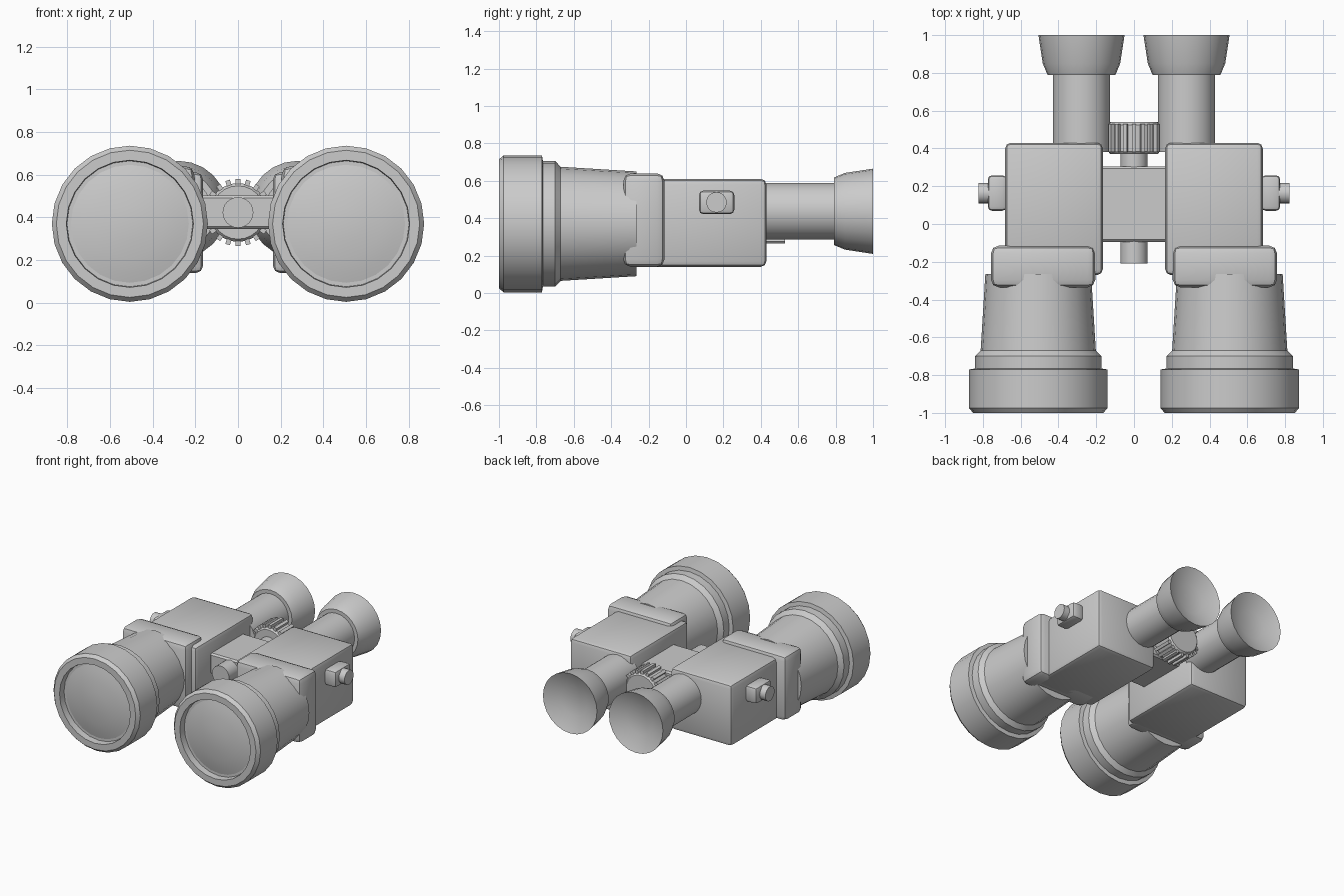
import bpy, bmesh, math
from mathutils import Matrix, Vector

if "Cube" in bpy.data.objects:
    bpy.data.objects.remove(bpy.data.objects["Cube"])

grey = bpy.data.materials.new("plain_grey")
grey.use_nodes = True
grey.diffuse_color = (0.6, 0.6, 0.6, 1)
grey.node_tree.nodes["Principled BSDF"].inputs["Base Color"].default_value = (0.6, 0.6, 0.6, 1)


def finish(name, bm, angle=35):
    bmesh.ops.recalc_face_normals(bm, faces=bm.faces)
    mesh = bpy.data.meshes.new(name)
    bm.to_mesh(mesh)
    bm.free()
    mesh.materials.append(grey)
    obj = bpy.data.objects.new(name, mesh)
    bpy.context.collection.objects.link(obj)
    bpy.ops.object.select_all(action='DESELECT')
    obj.select_set(True)
    bpy.context.view_layer.objects.active = obj
    bpy.ops.object.shade_smooth_by_angle(angle=math.radians(angle))
    return obj


def lathe(name, x, z, profile, sides=24):
    """Closed turned part along y; profile holds (y, radius) pairs."""
    bm = bmesh.new()
    rings = []
    for y, r in profile:
        if r == 0:
            rings.append([bm.verts.new((x, y, z))] * sides)
            continue
        angles = [math.tau * i / sides for i in range(sides)]
        rings.append([bm.verts.new((x + r * math.cos(a), y, z + r * math.sin(a))) for a in angles])
    for a, b in zip(rings, rings[1:]):
        for i in range(sides):
            j = (i + 1) % sides
            corners = list(dict.fromkeys((a[i], a[j], b[j], b[i])))
            bm.faces.new(corners)
    return finish(name, bm)


def box(name, low, high, bevel=0.0, segments=2):
    low, high = Vector(low), Vector(high)
    bm = bmesh.new()
    bmesh.ops.create_cube(bm, size=1, matrix=Matrix.Translation((low + high) / 2)
                          @ Matrix.Diagonal((*(high - low), 1)))
    if bevel:
        bmesh.ops.bevel(bm, geom=bm.edges[:], offset=bevel, segments=segments,
                        profile=0.5, affect='EDGES')
    return finish(name, bm)


def mirrored(obj):
    """Place a copy of a left part on the right side."""
    mesh = obj.data.copy()
    mesh.transform(Matrix.Scale(-1, 4, (1, 0, 0)))
    mesh.flip_normals()
    twin = bpy.data.objects.new("right_" + obj.name.removeprefix("left_"), mesh)
    bpy.context.collection.objects.link(twin)


# Left half: objective barrel with recessed lens
left_parts = [
    lathe("left_objective_barrel", 0.507, 0.37, [
        (-0.95, 0), (-0.95, 0.295), (-1, 0.298), (-1, 0.345), (-0.975, 0.366),
        (-0.77, 0.366), (-0.765, 0.336), (-0.7, 0.336), (-0.67, 0.305),
        (-0.265, 0.28), (-0.265, 0)]),
    lathe("left_objective_lens", 0.507, 0.37, [
        (-0.985, 0), (-0.982, 0.08), (-0.973, 0.16), (-0.962, 0.23), (-0.945, 0.296),
        (-0.92, 0)]),
    # Prism housing and the collar in front of it
    box("left_prism_housing", (0.165, -0.27, 0.14), (0.682, 0.43, 0.61), 0.03),
    box("left_collar", (0.205, -0.335, 0.14), (0.757, -0.115, 0.64), 0.04),
    # Eyepiece tube and flared cup
    lathe("left_eyepiece_tube", 0.278, 0.437, [
        (0.38, 0), (0.38, 0.152), (0.8, 0.152), (0.8, 0)]),
    lathe("left_eyecup", 0.278, 0.437, [
        (0.79, 0), (0.79, 0.18), (0.85, 0.205), (1, 0.228), (0.95, 0.11), (0.95, 0)]),
    # Strap lug
    box("left_strap_lug", (0.675, 0.07, 0.422), (0.774, 0.258, 0.547), 0.022),
]
bm = bmesh.new()
bmesh.ops.create_cone(bm, cap_ends=True, segments=16, radius1=0.055, radius2=0.055, depth=0.08,
                      matrix=Matrix.Translation((0.782, 0.163, 0.485))
                      @ Matrix.Rotation(math.pi / 2, 4, 'Y'))
left_parts.append(finish("left_strap_pin", bm))
for part in left_parts:
    mirrored(part)

# Centre bridge and hinge rod
box("centre_bridge", (-0.175, -0.095, 0.345), (0.175, 0.305, 0.503), 0.012, 1)
lathe("hinge_rod", 0, 0.423, [(-0.21, 0), (-0.21, 0.072), (0.4, 0.072), (0.4, 0)])

# Ribbed focus wheel
lathe("focus_wheel", 0, 0.423, [
    (0.37, 0), (0.37, 0.125), (0.385, 0.138), (0.525, 0.138), (0.54, 0.125), (0.54, 0)])
bm = bmesh.new()
RIBS = 20
for i in range(RIBS):
    bmesh.ops.create_cube(bm, size=1, matrix=Matrix.Translation((0, 0.455, 0.423))
                          @ Matrix.Rotation(math.tau * i / RIBS, 4, 'Y')
                          @ Matrix.Translation((0, 0, 0.143))
                          @ Matrix.Diagonal((0.022, 0.15, 0.03, 1)))
finish("focus_wheel_ribs", bm)
